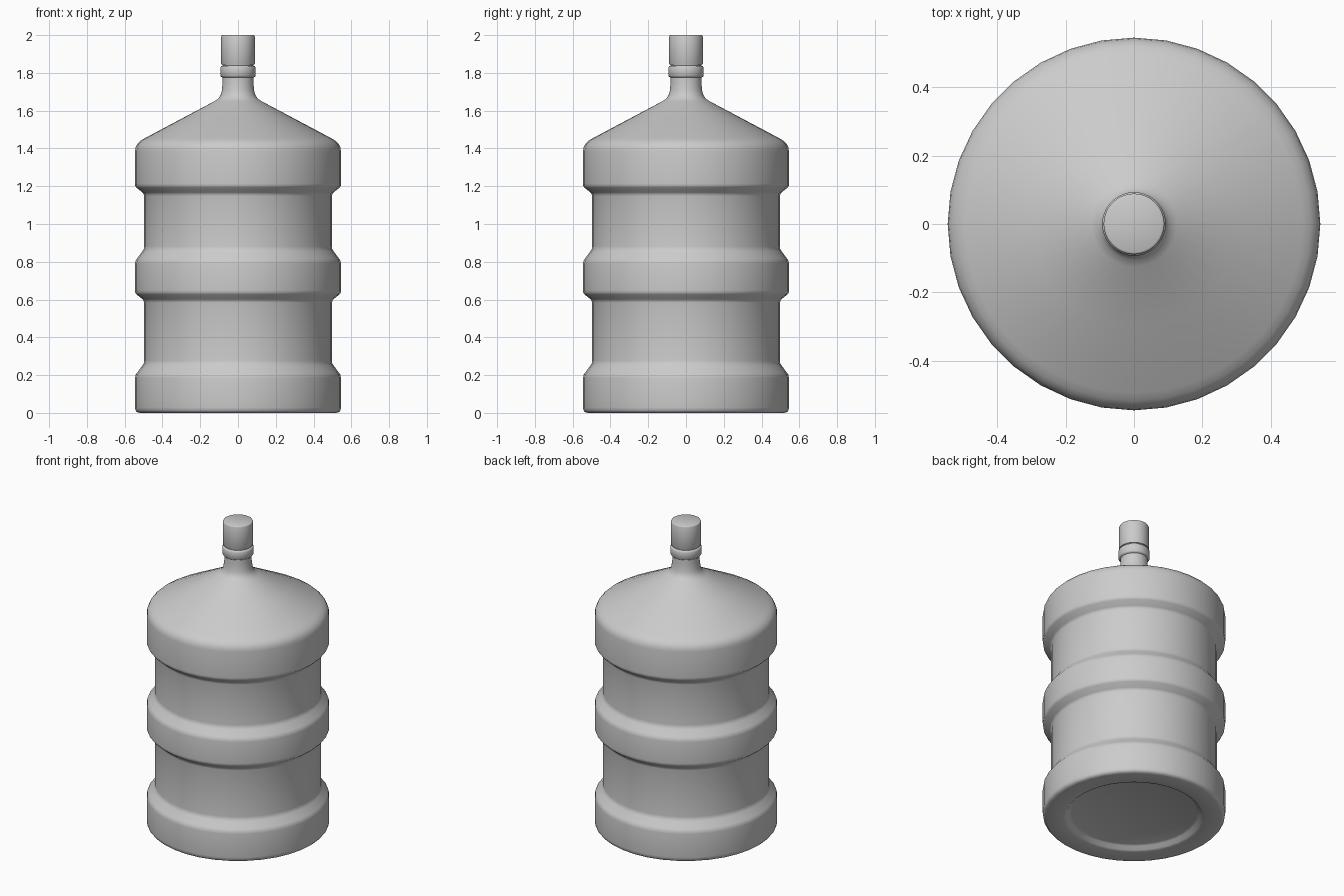
import bpy, bmesh, math

if "Cube" in bpy.data.objects:
    bpy.data.objects.remove(bpy.data.objects["Cube"])

SIDES = 36


def lathe(name, profile, angle=40):
    """Revolve (radius, z) points around z; radius 0 makes a pole."""
    bm = bmesh.new()
    rings = []
    for r, z in profile:
        if r == 0:
            rings.append([bm.verts.new((0, 0, z))] * SIDES)
        else:
            rings.append([bm.verts.new((r * math.cos(2 * math.pi * i / SIDES),
                                        r * math.sin(2 * math.pi * i / SIDES), z))
                          for i in range(SIDES)])
    for a, b in zip(rings, rings[1:]):
        for i in range(SIDES):
            j = (i + 1) % SIDES
            bm.faces.new(list(dict.fromkeys((a[i], a[j], b[j], b[i]))))
    bmesh.ops.recalc_face_normals(bm, faces=bm.faces)
    mesh = bpy.data.meshes.new(name)
    bm.to_mesh(mesh)
    bm.free()
    ob = bpy.data.objects.new(name, mesh)
    bpy.context.collection.objects.link(ob)
    bpy.ops.object.select_all(action='DESELECT')
    ob.select_set(True)
    bpy.context.view_layer.objects.active = ob
    bpy.ops.object.shade_smooth_by_angle(angle=math.radians(angle))
    return ob


WIDE, WAIST = 0.545, 0.497


def band_top(z):
    # wide band easing inward to the waist
    return [(WIDE, z - 0.01), (WIDE - 0.003, z + 0.007), (WIDE - 0.011, z + 0.018),
            (WAIST + 0.009, z + 0.056), (WAIST + 0.002, z + 0.067), (WAIST, z + 0.082)]


def band_bottom(z):
    # waist flaring outward to the next wide band
    return [(WAIST, z - 0.052), (WAIST + 0.003, z - 0.040), (WAIST + 0.009, z - 0.033),
            (WIDE - 0.008, z - 0.008), (WIDE - 0.001, z + 0.002), (WIDE, z + 0.014)]


# bottle body: recessed base, three bands, conical shoulder and neck
base = [(0, 0.03), (0.375, 0.03), (0.39, 0.024), (0.405, 0.006), (0.42, 0),
        (0.52, 0), (0.535, 0.004), (0.543, 0.014), (WIDE, 0.03)]
shoulder = [(WIDE, 1.385), (0.542, 1.405), (0.533, 1.424), (0.517, 1.44), (0.494, 1.454),
            (0.3, 1.557), (0.125, 1.65), (0.104, 1.664), (0.092, 1.682), (0.086, 1.705),
            (0.082, 1.74), (0.081, 1.775)]
collar = [(0.088, 1.778), (0.093, 1.784), (0.093, 1.828), (0.089, 1.836),
          (0.081, 1.838), (0.081, 1.86), (0, 1.86)]
lathe("bottle_body", base + band_top(0.195) + band_bottom(0.635) + band_top(0.80)
      + band_bottom(1.20) + shoulder + collar, 50)

# cap
lathe("cap", [(0, 1.844), (0.087, 1.844), (0.089, 1.848), (0.089, 1.993),
              (0.087, 1.998), (0.083, 2.0), (0, 2.0)], 50)
